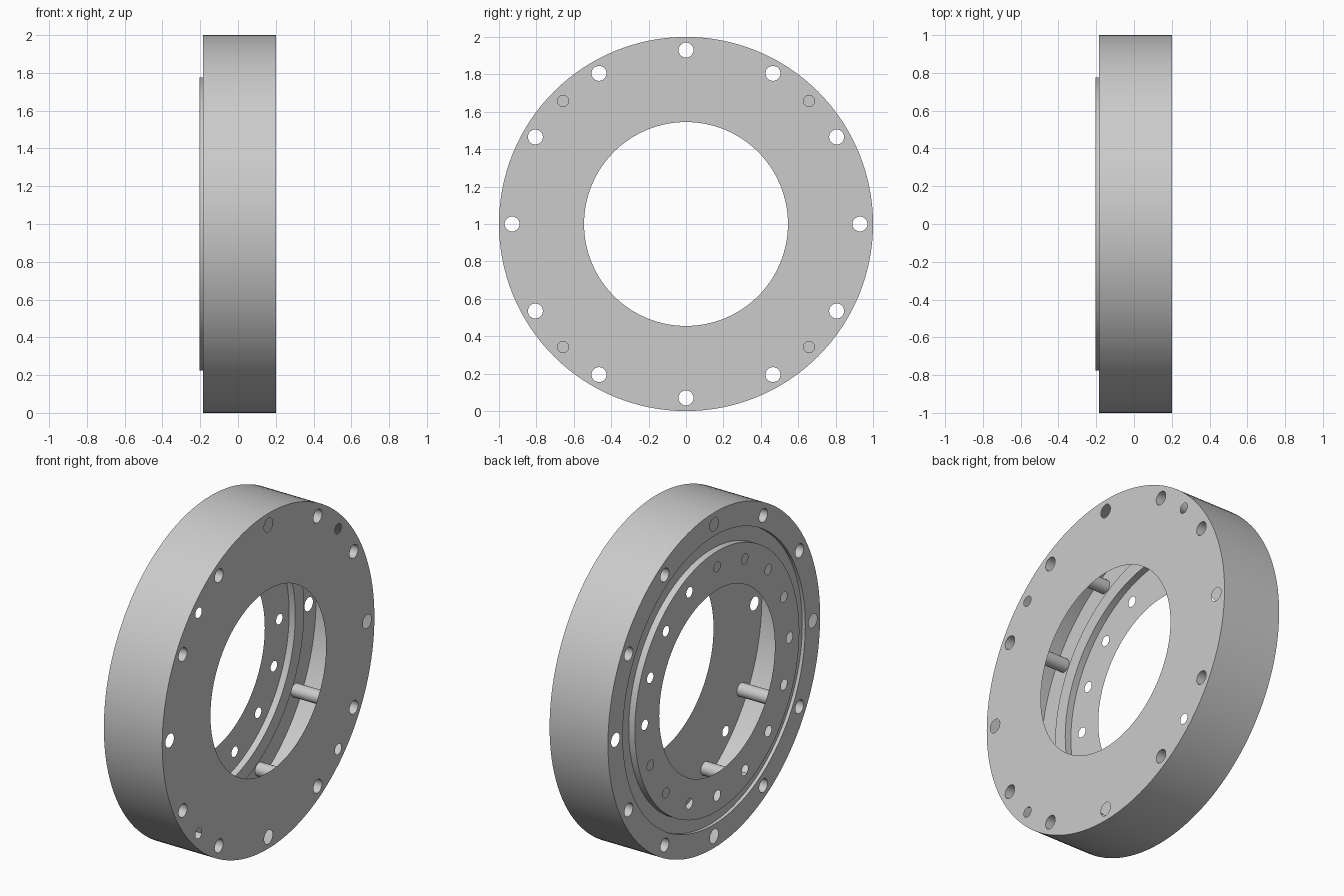
import bpy, bmesh, math
from mathutils import Vector

if "Cube" in bpy.data.objects:
    bpy.data.objects.remove(bpy.data.objects["Cube"])

CZ = 1.0          # height of the ring axis (axis runs along x)
X_FRONT, X_BACK = 0.2, -0.185
X_BOSS, X_GROOVE = -0.205, -0.165
R_OUT, R_BORE = 1.0, 0.545
R_GROOVE, R_BOSS = 0.86, 0.775
R_BOLT = 0.93

grey = bpy.data.materials.new("plain_grey")
grey.diffuse_color = (0.6, 0.6, 0.6, 1)
grey.use_nodes = True
grey.node_tree.nodes["Principled BSDF"].inputs["Base Color"].default_value = grey.diffuse_color


def ring(bm, x, r, n, cy=0.0, cz=0.0):
    """Closed loop of n edges around the x direction."""
    vs = [bm.verts.new((x, cy + r * math.cos(2 * math.pi * i / n),
                        CZ + cz + r * math.sin(2 * math.pi * i / n))) for i in range(n)]
    es = [bm.edges.new((vs[i], vs[(i + 1) % n])) for i in range(n)]
    return vs, es


def finish(bm, name):
    me = bpy.data.meshes.new(name)
    bm.to_mesh(me)
    bm.free()
    me.materials.append(grey)
    ob = bpy.data.objects.new(name, me)
    bpy.context.collection.objects.link(ob)
    bpy.ops.object.select_all(action='DESELECT')
    ob.select_set(True)
    bpy.context.view_layer.objects.active = ob
    bpy.ops.object.shade_smooth_by_angle(angle=math.radians(30))
    return ob


def spots(count, radius, phase=0.0):
    return [(radius * math.cos(phase + 2 * math.pi * i / count),
             radius * math.sin(phase + 2 * math.pi * i / count)) for i in range(count)]


def plate(name, x, r_out, r_in, holes, facing):
    """Flat sheet ring with round holes: holes = [(y, z, radius)]."""
    bm = bmesh.new()
    edges = ring(bm, x, r_out, 128)[1] + ring(bm, x, r_in, 128)[1]
    for y, z, r in holes:
        edges += ring(bm, x, r, 32, y, z)[1]
    bmesh.ops.triangle_fill(bm, edges=edges, use_beauty=True, normal=Vector((facing, 0, 0)))
    for f in bm.faces:
        f.normal_update()
        if f.normal.x * facing < 0:
            f.normal_flip()
    return finish(bm, name)


def lathe(name, profile, n, centres=((0, 0),)):
    """Open sheet turned around the x direction from (x, radius) points."""
    bm = bmesh.new()
    for cy, cz in centres:
        loops = [ring(bm, x, r, n, cy, cz)[0] for x, r in profile]
        for a, b in zip(loops, loops[1:]):
            for i in range(n):
                j = (i + 1) % n
                bm.faces.new((a[i], a[j], b[j], b[i]))
    return finish(bm, name)


bolts = spots(12, R_BOLT)
bolt_holes = [(y, z, 0.04) for y, z in bolts]
small_holes = [(y, z, 0.03) for y, z in spots(4, R_BOLT, math.pi / 4)]
flange_holes = [(y, z, 0.03) for y, z in spots(16, 0.682)]

# Outer shell
lathe("outer_wall", [(X_BACK, R_OUT), (X_FRONT, R_OUT)], 128)
plate("front_plate", X_FRONT, R_OUT, R_BORE, bolt_holes + small_holes, 1)
plate("back_rim", X_BACK, R_OUT, R_GROOVE, bolt_holes, -1)

# Stepped groove and raised flange on the back
lathe("back_groove", [(X_BOSS, R_BOSS), (X_GROOVE, R_BOSS),
                      (X_GROOVE, R_GROOVE), (X_BACK, R_GROOVE)], 128)
plate("back_flange", X_BOSS, R_BOSS, R_BORE, flange_holes, -1)

# Bolt sleeves through the hollow body, except at the four quarter points
lathe("bolt_sleeves", [(X_BACK, 0.04), (X_FRONT, 0.04)], 32,
      [c for i, c in enumerate(bolts) if i % 3])
